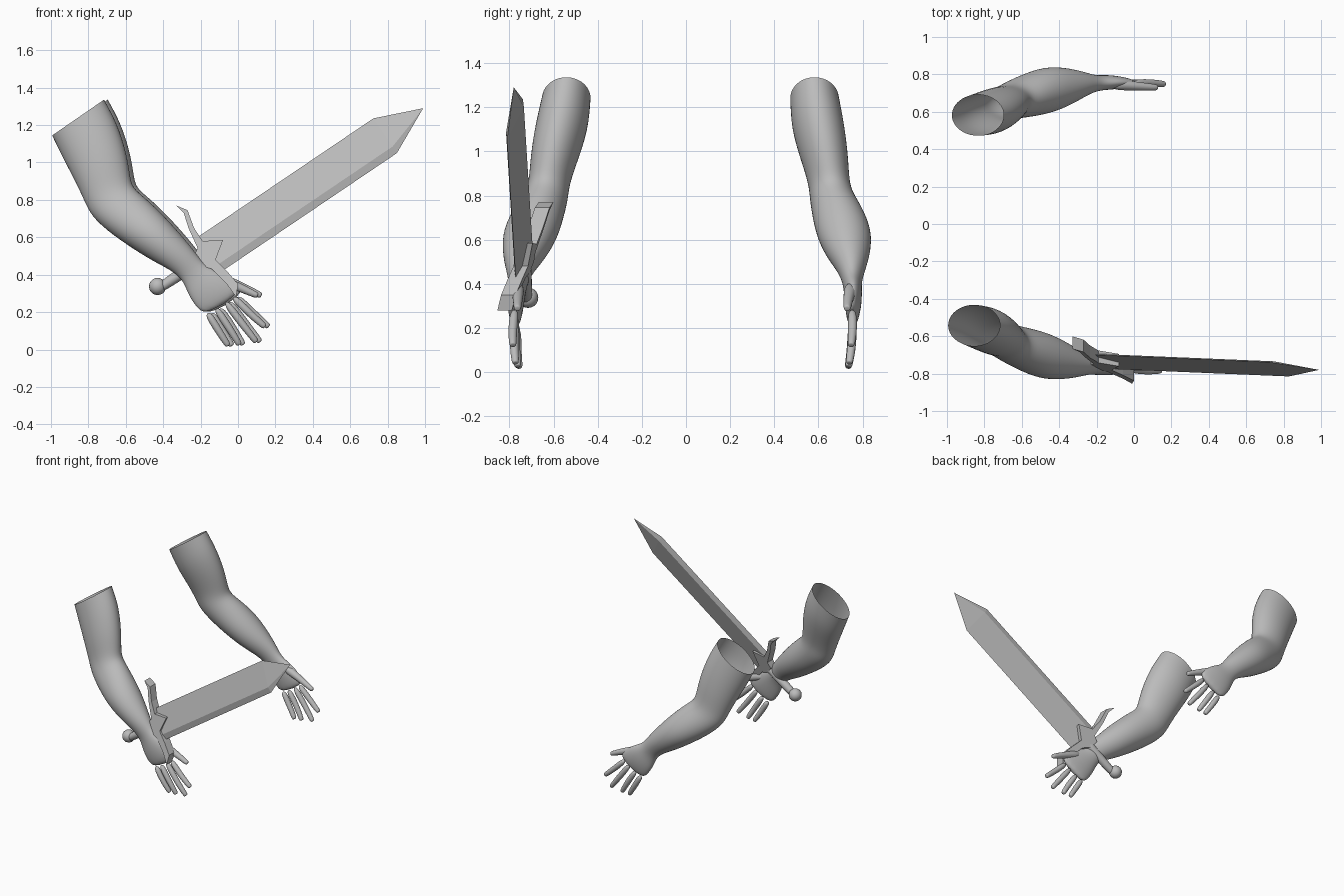
import bpy, bmesh, math
from mathutils import Vector

cube = bpy.data.objects.get("Cube")
if cube:
    bpy.data.objects.remove(cube)

grey = bpy.data.materials.new("plain grey")
grey.use_nodes = True
COLOUR = (0.5, 0.5, 0.5, 1)
grey.diffuse_color = COLOUR
grey.node_tree.nodes["Principled BSDF"].inputs["Base Color"].default_value = COLOUR


def finish(name, bm, smooth=False, levels=0):
    bmesh.ops.recalc_face_normals(bm, faces=bm.faces)
    mesh = bpy.data.meshes.new(name)
    bm.to_mesh(mesh)
    bm.free()
    mesh.materials.append(grey)
    ob = bpy.data.objects.new(name, mesh)
    bpy.context.collection.objects.link(ob)
    if levels:
        mod = ob.modifiers.new("subdivision", "SUBSURF")
        mod.levels = mod.render_levels = levels
    for poly in mesh.polygons:
        poly.use_smooth = smooth
    return ob


def skin(bm, rings, cap_start=False, cap_end=True):
    """Bridge equal-sized rings of points into one tube."""
    loops = [[bm.verts.new(p) for p in ring] for ring in rings]
    n = len(loops[0])
    for a, b in zip(loops, loops[1:]):
        for i in range(n):
            j = (i + 1) % n
            bm.faces.new((a[i], a[j], b[j], b[i]))
    if cap_start:
        bm.faces.new(loops[0][::-1])
    if cap_end:
        bm.faces.new(loops[-1])
    return loops


def ellipse(centre, a, b, n):
    return [centre + a * math.cos(2 * math.pi * i / n) + b * math.sin(2 * math.pi * i / n)
            for i in range(n)]


def capsule(bm, points, radii, n=8):
    """Round-ended tube through the points."""
    pts = [Vector(p) for p in points]
    rings = []
    first, last = (pts[1] - pts[0]).normalized(), (pts[-1] - pts[-2]).normalized()
    pts = [pts[0]] + pts[1:] + [pts[-1] + last * radii[-1] * 0.35]
    radii = list(radii) + [radii[-1] * 0.65]
    for i, (p, r) in enumerate(zip(pts, radii)):
        d = (pts[min(i + 1, len(pts) - 1)] - pts[max(i - 1, 0)]).normalized()
        side = d.cross(Vector((0, 1, 0))).normalized()
        rings.append(ellipse(p, side * r * 1.1, d.cross(side) * r * 1.1, n))
    skin(bm, rings, True, True)


# Arm sections: outer edge x z, inner edge x z, depth centre, half depth
SECTIONS = [
    (-1.0, 1.14, -.71, 1.34, .582, .115),
    (-.93, 1.01, -.645, 1.21, .597, .121),
    (-.865, .89, -.595, 1.05, .628, .108),
    (-.82, .79, -.577, .93, .647, .092),
    (-.785, .715, -.565, .865, .66, .10),
    (-.70, .635, -.50, .815, .685, .115),
    (-.58, .55, -.40, .72, .715, .128),
    (-.46, .475, -.31, .62, .732, .104),
    (-.36, .425, -.235, .53, .748, .067),
    (-.295, .375, -.18, .45, .752, .042),
    (-.265, .29, -.10, .42, .757, .041),
    (-.225, .23, -.03, .36, .757, .036),
    (-.175, .18, .02, .30, .752, .022),
]
# Digits: base, middle and tip as x, depth, z
DIGITS = {
    "little": ((-.165, .752, .20), (-.11, .75, .11), (-.055, .735, .025)),
    "ring": ((-.12, .752, .225), (-.05, .752, .12), (.005, .737, .03)),
    "middle": ((-.07, .752, .26), (.02, .754, .14), (.095, .74, .045)),
    "index": ((-.03, .752, .285), (.06, .756, .195), (.14, .748, .125)),
    "thumb": ((-.15, .75, .39), (-.03, .738, .35), (.10, .73, .29)),
}


def build_arm(name, front):
    def place(x, y, z):
        if front:
            return Vector((x, -(y - .04 + .065 * (x + .855) / .85), z))
        return Vector((x + .02, y, z))

    bm = bmesh.new()
    rings = []
    for x0, z0, x1, z1, y, h in SECTIONS:
        centre = place((x0 + x1) / 2, y, (z0 + z1) / 2)
        half = Vector((x1 - x0, 0, z1 - z0)) / 2
        grow = 1.0 if not rings else 1.04
        rings.append(ellipse(centre, half * grow, Vector((0, h * grow, 0)), 12))
    skin(bm, rings)
    finish(name, bm, True, 2)
    for digit, path in DIGITS.items():
        bm = bmesh.new()
        r = (.035, .024, .018) if digit == "thumb" else (.021, .02, .0175)
        capsule(bm, [place(*p) for p in path], r)
        finish(name + "_" + digit + "_finger", bm, True, 2)


build_arm("front_arm", True)
build_arm("back_arm", False)

# Sword frame: along runs to the tip, across runs up the guard and leans back
ALONG = Vector((.829, -.035, .56))
ACROSS = Vector((-.56, .32, .829))
CENTRE = Vector((-.15, -.735, .51))


def sword(t, s, depth=0.0):
    return CENTRE + ALONG * t + ACROSS * s + Vector((0, depth, 0))


# Blade: skewed bevelled section drawn out to a point
def blade_ring(t_low, t_high):
    pts = ((.112, 0), (-.07, -.018), (-.112, 0), (.07, .018))
    return [sword(t_low + (t_high - t_low) * (s + .112) / .224, s, d) for s, d in pts]


bm = bmesh.new()
loops = skin(bm, [blade_ring(0, 0), blade_ring(1.13, 1.13)], True, False)
tip = bm.verts.new((.99, -.78, 1.29))
for i in range(4):
    bm.faces.new((loops[1][i], loops[1][(i + 1) % 4], tip))
finish("blade", bm)

# Guard: curved horns around a pointed centre, extruded
OUTLINE = [(-.33, .77), (-.27, .745), (-.235, .65), (-.19, .58), (-.08, .585),
           (-.12, .48), (-.06, .42), (0, .35), (-.01, .28), (-.06, .35),
           (-.14, .43), (-.2, .45), (-.24, .5), (-.215, .54), (-.265, .65), (-.29, .73)]
bm = bmesh.new()
rings = []
for depth in (-.033, .033):
    ring = []
    for x, z in OUTLINE:
        s = (x - CENTRE.x) * -.56 + (z - CENTRE.z) * .829
        ring.append(Vector((x, CENTRE.y + .32 * s + depth, z)))
    rings.append(ring)
skin(bm, rings, True, True)
bmesh.ops.triangulate(bm, faces=[f for f in bm.faces if len(f.verts) > 4])
finish("guard", bm)

# Grip and pommel
bm = bmesh.new()
capsule(bm, [sword(0, 0), sword(-.15, 0), sword(-.32, 0)], (.034, .03, .027), 10)
finish("grip", bm, True, 1)
bm = bmesh.new()
bmesh.ops.create_uvsphere(bm, u_segments=16, v_segments=10, radius=.046)
bmesh.ops.translate(bm, verts=bm.verts, vec=Vector((-.43, -.715, .337)))
finish("pommel", bm, True)
